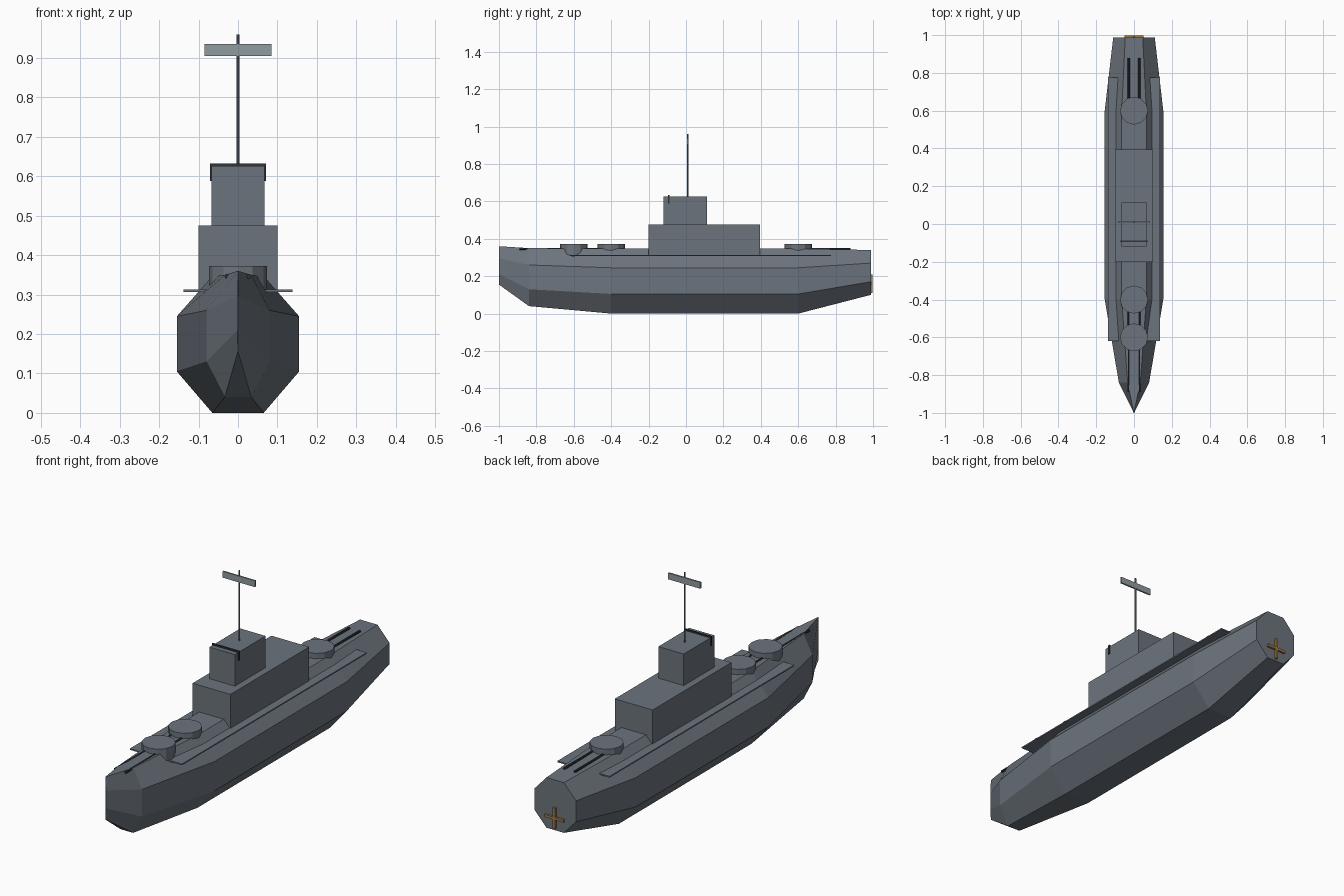
import bpy
import bmesh
from math import radians
from mathutils import Matrix, Vector

cube = bpy.data.objects.get("Cube")
if cube:
    bpy.data.objects.remove(cube, do_unlink=True)


def material(name, r, g, b):
    m = bpy.data.materials.new(name)
    m.use_nodes = True
    m.diffuse_color = (r, g, b, 1)
    m.node_tree.nodes["Principled BSDF"].inputs["Base Color"].default_value = (r, g, b, 1)
    return m


GREY = material("naval grey", 0.15, 0.175, 0.205)
DARK = material("gunmetal", 0.03, 0.033, 0.04)
PALE = material("pale grey", 0.28, 0.33, 0.345)
BRONZE = material("bronze", 0.35, 0.2, 0.05)


def finish(bm, name, mat):
    bmesh.ops.recalc_face_normals(bm, faces=bm.faces[:])
    mesh = bpy.data.meshes.new(name)
    bm.to_mesh(mesh)
    bm.free()
    mesh.materials.append(mat)
    obj = bpy.data.objects.new(name, mesh)
    bpy.context.collection.objects.link(obj)
    return obj


def box(name, mat, x, y, z):
    """Box from (min, max) ranges."""
    bm = bmesh.new()
    bmesh.ops.create_cube(bm, size=1)
    for v in bm.verts:
        v.co = Vector([(a + b) / 2 + c * (b - a) for c, (a, b) in zip(v.co, (x, y, z))])
    return finish(bm, name, mat)


def cylinder(name, mat, radius, start, end, sides):
    bm = bmesh.new()
    start, end = Vector(start), Vector(end)
    axis = end - start
    turn = axis.to_track_quat("Z", "Y").to_matrix().to_4x4()
    bmesh.ops.create_cone(bm, cap_ends=True, segments=sides, radius1=radius, radius2=radius,
                          depth=axis.length, matrix=Matrix.Translation((start + end) / 2) @ turn)
    return finish(bm, name, mat)


# Hull: octagonal stations (y, half width, bottom, low chine, high chine, top)
stations = [
    (-1.0, 0.001, 0.155, 0.21, 0.295, 0.36),
    (-0.84, 0.08, 0.04, 0.13, 0.26, 0.35),
    (-0.4, 0.155, 0.0, 0.105, 0.245, 0.347),
    (0.6, 0.155, 0.0, 0.105, 0.245, 0.347),
    (0.988, 0.11, 0.10, 0.17, 0.27, 0.34),
]
bm = bmesh.new()
rings = []
for y, w, z0, z1, z2, z3 in stations:
    n = w * 0.42
    half = [(n, z0), (w, z1), (w, z2), (n, z3)]
    ring = half + [(-x, z) for x, z in reversed(half)]
    rings.append([bm.verts.new((x, y, z)) for x, z in ring])
for a, b in zip(rings, rings[1:]):
    for i in range(8):
        j = (i + 1) % 8
        bm.faces.new((a[i], a[j], b[j], b[i]))
bm.faces.new(rings[0])
bm.faces.new(rings[-1])
finish(bm, "hull", GREY)

# Side walkways and superstructure
box("walkway", GREY, (-0.138, 0.138), (-0.62, 0.775), (0.307, 0.313))
box("deckhouse", GREY, (-0.1, 0.1), (-0.2, 0.395), (0.3, 0.475))
box("bridge", GREY, (-0.067, 0.067), (-0.12, 0.113), (0.47, 0.626))
box("bridge_band", DARK, (-0.071, 0.071), (-0.096, -0.088), (0.588, 0.633))

# Mast and radar
cylinder("mast", GREY, 0.004, (0, 0.01, 0.62), (0, 0.01, 0.96), 8)
box("radar", PALE, (-0.085, 0.085), (0.006, 0.014), (0.905, 0.935))

# Gun turrets with twin barrels
for name, y, muzzle in (("bow", -0.6, -0.89), ("forward", -0.4, -0.69), ("aft", 0.6, 0.88)):
    cylinder(name + "_turret", GREY, 0.074, (0, y, 0.3), (0, y, 0.373), 12)
    for side, x in (("left", 0.028), ("right", -0.028)):
        cylinder(f"{name}_barrel_{side}", DARK, 0.006, (x, y, 0.346), (x, muzzle, 0.346), 8)

# Propeller cross on the stern
box("propeller_vertical", BRONZE, (-0.006, 0.006), (0.985, 0.998), (0.11, 0.21))
box("propeller_horizontal", BRONZE, (-0.05, 0.05), (0.985, 0.998), (0.154, 0.166))
